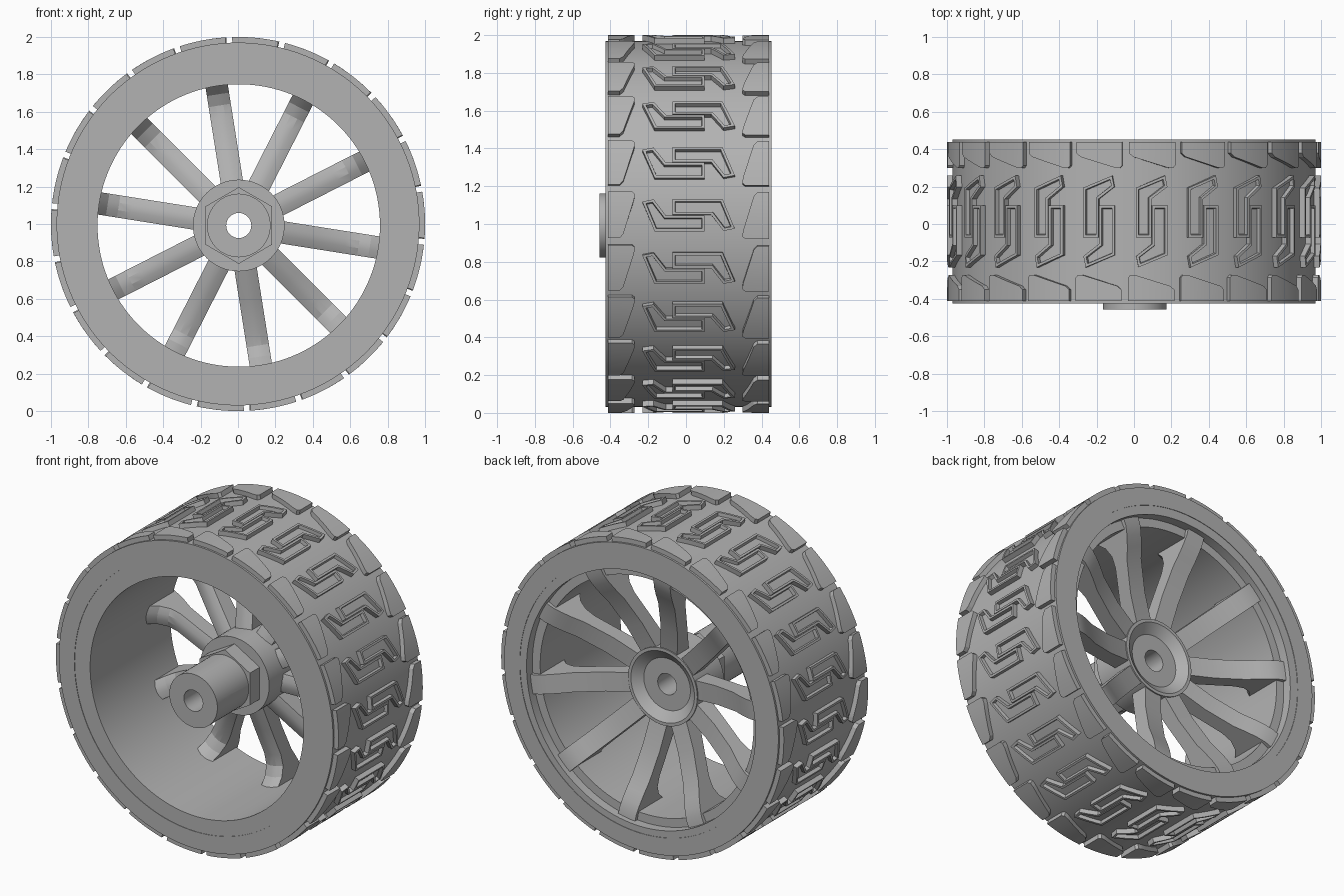
import bpy, bmesh, math
from mathutils import Vector

cube = bpy.data.objects.get("Cube")
if cube:
    bpy.data.objects.remove(cube, do_unlink=True)

# One grey material for the whole wheel
grey = bpy.data.materials.new("wheel_grey")
grey.use_nodes = True
grey.diffuse_color = (0.45, 0.45, 0.45, 1)
grey.node_tree.nodes["Principled BSDF"].inputs["Base Color"].default_value = grey.diffuse_color

AXLE_Z = 1.0
TIRE_R = 0.97
TREAD_H = 0.03
TREADS = 22
SPOKES = 10


def polar(r, a, y):
    """Point at radius r and angle a around the axle."""
    return Vector((r * math.cos(a), y, AXLE_Z + r * math.sin(a)))


def finish(name, bm, smooth=30):
    bmesh.ops.recalc_face_normals(bm, faces=bm.faces)
    mesh = bpy.data.meshes.new(name)
    bm.to_mesh(mesh)
    bm.free()
    mesh.materials.append(grey)
    obj = bpy.data.objects.new(name, mesh)
    bpy.context.collection.objects.link(obj)
    if smooth:
        bpy.ops.object.select_all(action='DESELECT')
        obj.select_set(True)
        bpy.context.view_layer.objects.active = obj
        bpy.ops.object.shade_smooth_by_angle(angle=math.radians(smooth))
    return obj


def revolve(name, profile, segments, start=0.0, smooth=30):
    """Closed (radius, y) profile swept around the axle."""
    bm = bmesh.new()
    rings = []
    for i in range(segments):
        a = start + math.tau * i / segments
        rings.append([bm.verts.new(polar(r, a, y)) for r, y in profile])
    n = len(profile)
    for i, ring in enumerate(rings):
        nxt = rings[(i + 1) % segments]
        for j in range(n):
            k = (j + 1) % n
            bm.faces.new((ring[j], ring[k], nxt[k], nxt[j]))
    return finish(name, bm, smooth)


# Tire and rim, with a stepped lip on the back
revolve("tire", [(0.86, -0.425), (TIRE_R, -0.425), (TIRE_R, 0.452), (0.86, 0.452)], 132)
rim = revolve("rim", [(0.755, -0.422), (0.875, -0.422), (0.875, 0.449), (0.81, 0.449),
                      (0.81, 0.39), (0.755, 0.39)], 132)

# Hub with tubular shaft, bore and dished back
hub = revolve("hub", [(0.067, -0.457), (0.17, -0.457), (0.17, -0.04), (0.245, -0.04),
                      (0.245, 0.23), (0.225, 0.23), (0.165, 0.185), (0.067, 0.185)], 64)

# Cross hole drilled through the shaft
bm = bmesh.new()
bmesh.ops.create_cone(bm, cap_ends=True, segments=24, radius1=0.042, radius2=0.042, depth=0.6)
for v in bm.verts:
    v.co = Vector((v.co.z, v.co.x - 0.33, v.co.y + AXLE_Z))
drill = finish("cross_hole_cutter", bm, 0)
drill.hide_render = True
drill.display_type = 'WIRE'
cut = hub.modifiers.new("cross_hole", 'BOOLEAN')
cut.operation = 'DIFFERENCE'
cut.solver = 'EXACT'
cut.object = drill

# Hexagonal collar on the shaft
collar = revolve("hex_collar", [(0.16, -0.14), (0.205, -0.14), (0.205, -0.03), (0.16, -0.03)],
                 6, math.pi / 2, 0)


# Spokes: flat back, ridged front, dished to the hub and flared where they meet the rim
def add_spoke(bm, a):
    stations = [(0.21, 0.215, 0.08), (0.40, 0.255, 0.14), (0.58, 0.32, 0.20),
                (0.65, 0.36, 0.205), (0.71, 0.39, 0.18), (0.765, 0.41, 0.12),
                (0.815, 0.415, 0.12)]
    side = Vector((-math.sin(a), 0, math.cos(a)))
    rings = []
    for r, back, front in stations:
        shoulder = front + 0.015
        section = [(-0.06, back), (0.06, back), (0.06, shoulder),
                   (0.02, front), (-0.02, front), (-0.06, shoulder)]
        rings.append([bm.verts.new(polar(r, a, y) + side * s) for s, y in section])
    for p, q in zip(rings, rings[1:]):
        for j in range(6):
            k = (j + 1) % 6
            bm.faces.new((p[j], p[k], q[k], q[j]))
    bm.faces.new(rings[0])
    bm.faces.new(rings[-1])


bm = bmesh.new()
for i in range(SPOKES):
    add_spoke(bm, math.radians(27) + math.tau * i / SPOKES)
spokes = finish("spokes", bm, 20)

# The rim assembly sits very slightly off the tire's centre
for part in (rim, hub, drill, collar, spokes):
    part.location = (0.004, 0, -0.008)


# Tread blocks: flat outline (u around, y across), raised, then wrapped on the tire
def add_block(bm, outline, angle, turn, groove):
    tmp = bmesh.new()
    base = [tmp.faces.new([tmp.verts.new((turn * u, turn * y, 0)) for u, y in outline])]
    top = bmesh.ops.extrude_face_region(tmp, geom=base)["geom"]
    for v in [g for g in top if isinstance(g, bmesh.types.BMVert)]:
        v.co.z = TREAD_H
    bmesh.ops.delete(tmp, geom=[f for f in base if f.is_valid], context='FACES_ONLY')
    if groove:
        cap = [f for f in tmp.faces if all(abs(v.co.z - TREAD_H) < 1e-5 for v in f.verts)]
        bmesh.ops.recalc_face_normals(tmp, faces=tmp.faces)
        bmesh.ops.inset_region(tmp, faces=cap, thickness=0.014, use_even_offset=True)
        bmesh.ops.inset_region(tmp, faces=cap, thickness=0.003, use_even_offset=True)
        for v in {v for f in cap for v in f.verts}:
            v.co.z = 0.008
    # Slice across so the block follows the curve of the tire
    for u in (-0.09, -0.045, 0, 0.045, 0.09):
        bmesh.ops.bisect_plane(tmp, geom=tmp.verts[:] + tmp.edges[:] + tmp.faces[:],
                               plane_co=(u, 0, 0), plane_no=(1, 0, 0))
    new = {}
    for v in tmp.verts:
        r = TIRE_R + (v.co.z if v.co.z > 1e-5 else -0.008)
        new[v] = bm.verts.new(polar(r, angle + v.co.x, v.co.y + 0.0135))
    for f in tmp.faces:
        bm.faces.new([new[v] for v in f.verts])
    tmp.free()


shoulder_outline = [(-0.122, -0.426), (0.127, -0.426), (0.127, -0.30), (0.114, -0.285),
                    (0.085, -0.288), (-0.10, -0.345), (-0.122, -0.365)]
hook_outline = [(0.08, -0.245), (0.092, -0.185), (0.006, -0.12), (0.006, 0.085),
                (-0.078, 0.085), (-0.078, -0.18)]

for name, outline, groove in (("shoulder_blocks", shoulder_outline, False),
                              ("hooked_treads", hook_outline, True)):
    bm = bmesh.new()
    for i in range(TREADS):
        a = math.radians(2.7) + math.tau * i / TREADS
        for turn in (1, -1):
            # Each hook sits beside its half-turned twin
            shift = -0.008 * turn if groove else 0
            add_block(bm, outline, a + shift, turn, groove)
    finish(name, bm, 25)
